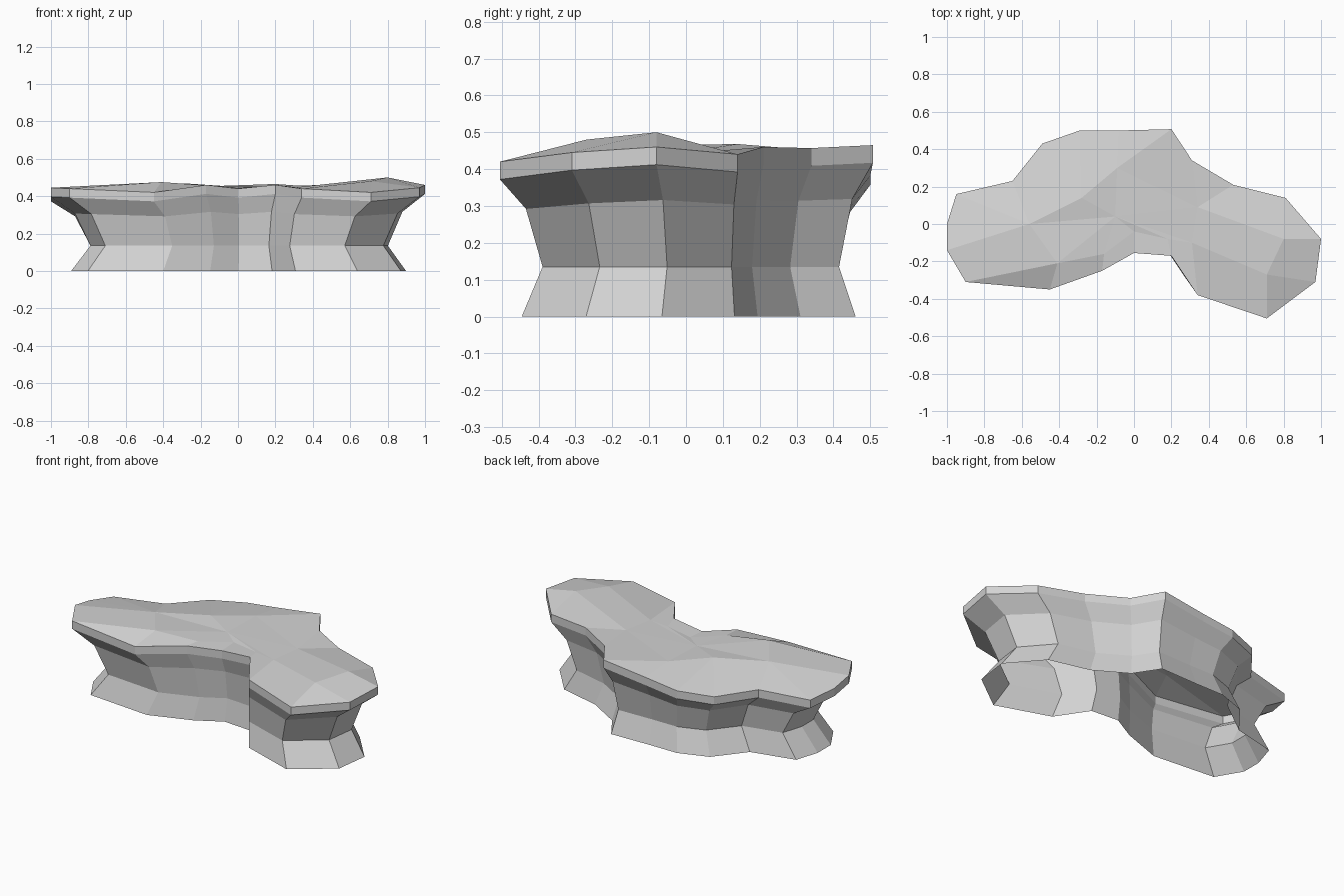
import bpy
import bmesh

cube = bpy.data.objects.get("Cube")
if cube:
    bpy.data.objects.remove(cube, do_unlink=True)

# Single stone colour
stone = bpy.data.materials.new("grey_stone")
stone.use_nodes = True
colour = (0.65, 0.65, 0.65, 1)
stone.diffuse_color = colour
shader = next(n for n in stone.node_tree.nodes if n.type == "BSDF_PRINCIPLED")
shader.inputs["Base Color"].default_value = colour

# Rim outline, counter-clockwise from above: x, y, height,
# and the index of the crown vertex each rim vertex leans towards
rim_points = [
    (-1, -.14, .445, 0), (-.9, -.31, .44, 1), (-.45, -.35, .42, 1),
    (-.17, -.25, .46, 2), (0, -.155, .44, 3), (.2, -.17, .46, 4),
    (.34, -.38, .44, 5), (.71, -.505, .42, 6), (.97, -.31, .445, 6),
    (1, -.08, .46, 7), (.81, .14, .44, 7), (.53, .21, .46, 8),
    (.31, .34, .457, 8), (.2, .507, .465, 9), (-.08, .5, .43, 9),
    (-.29, .5, .405, 10), (-.49, .43, .395, 10), (-.65, .23, .405, 0),
    (-.95, .16, .395, 0), (-1, 0, .42, 0),
]

# Gently uneven crown on top of the rock
crown_points = [
    (-.56, 0, .466), (-.41, -.21, .475), (-.16, -.16, .457), (0, -.04, .447),
    (.18, -.08, .45), (.31, -.1, .447), (.71, -.27, .48), (.8, -.08, .5),
    (.34, .09, .45), (-.09, .3, .455), (-.28, .14, .468),
]

# Point the walls taper towards
centre_x, centre_y = .03, .06

bm = bmesh.new()


def add_ring(scale, height):
    """Copy the outline, tapered to the centre, at a height set by the rim."""
    return [bm.verts.new((centre_x + (x - centre_x) * scale,
                          centre_y + (y - centre_y) * scale, height(top)))
            for x, y, top, _ in rim_points]


def bridge(lower, upper):
    """Join two rings, leaving out repeated vertices."""
    count = len(lower)
    for i in range(count):
        j = (i + 1) % count
        corners = [lower[i], lower[j], upper[j], upper[i]]
        bm.faces.new(list(dict.fromkeys(corners)))


# Side walls: splayed foot, narrow waist, flared neck and upright rim
rings = [
    add_ring(.895, lambda top: 0),
    add_ring(.795, lambda top: .135),
    add_ring(.875, lambda top: .04 + .6 * top),
    add_ring(1, lambda top: top - .048),
    add_ring(1, lambda top: top),
]
for lower, upper in zip(rings, rings[1:]):
    bridge(lower, upper)

# Top slopes from the rim to the crown
crown = [bm.verts.new(p) for p in crown_points]
bridge(rings[-1], [crown[p[3]] for p in rim_points])

# Crown: a fan over the middle and one patch over the left lobe
middle = bm.verts.new((-.1, .04, .453))
hub = crown[:6] + crown[8:]
for a, b in zip(hub, hub[1:] + hub[:1]):
    bm.faces.new((a, b, middle))
bm.faces.new(crown[5:9])

# Flat-shaded rock, open underneath
mesh = bpy.data.meshes.new("rock_ledge")
bm.to_mesh(mesh)
bm.free()
mesh.materials.append(stone)
rock = bpy.data.objects.new("rock_ledge", mesh)
bpy.context.scene.collection.objects.link(rock)
